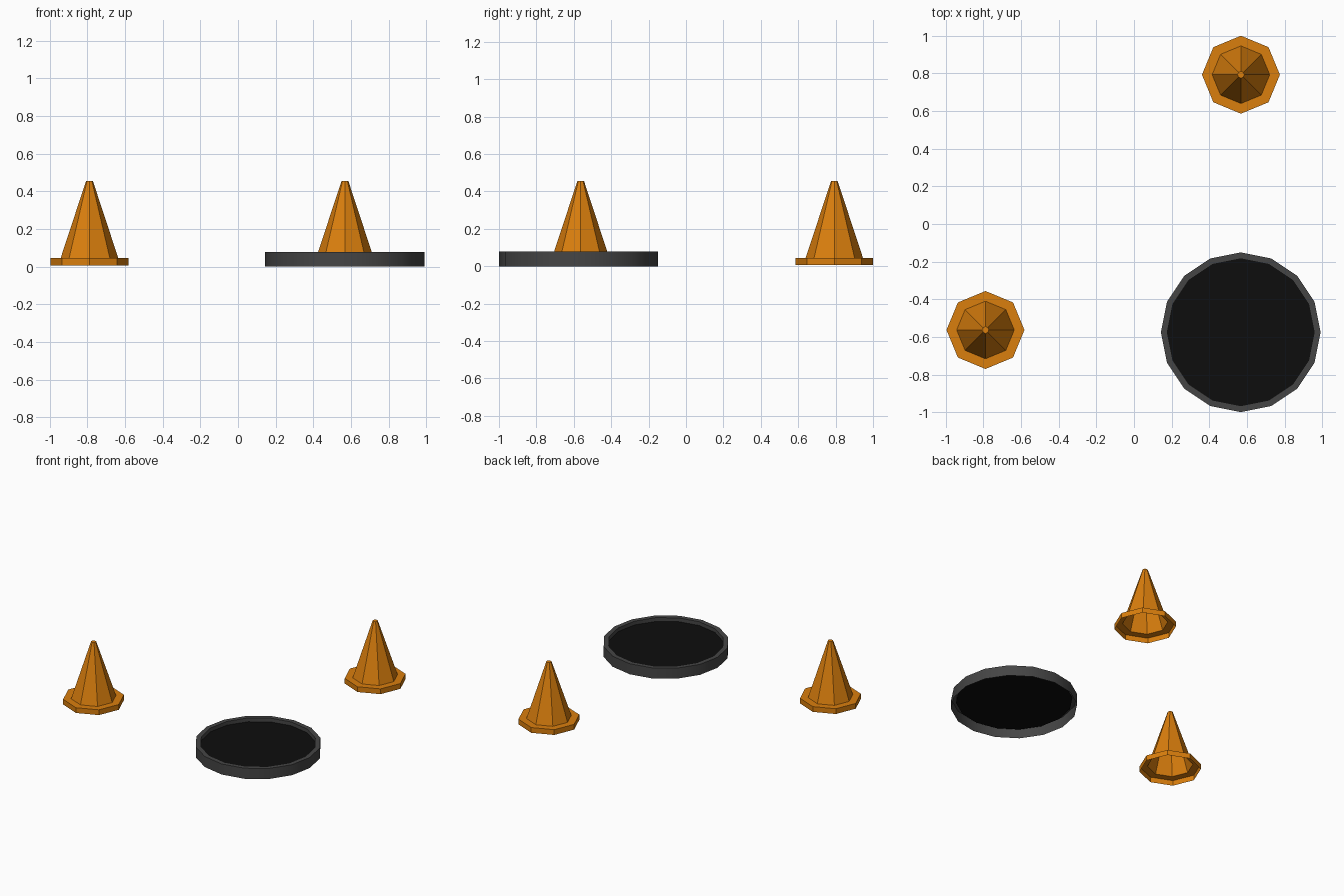
import bpy, bmesh, math

if "Cube" in bpy.data.objects:
    bpy.data.objects.remove(bpy.data.objects["Cube"])


def material(name, rgb):
    m = bpy.data.materials.new(name)
    m.diffuse_color = (*rgb, 1.0)
    m.use_nodes = True
    m.node_tree.nodes["Principled BSDF"].inputs["Base Color"].default_value = m.diffuse_color
    return m


def lathe(name, profile, sides, loc, mat, cap_end=False, smooth=False):
    """Sweep an (r, z) profile around z; first corner lies on +x."""
    bm = bmesh.new()
    rings = []
    for r, z in profile:
        rings.append([bm.verts.new((r * math.cos(2 * math.pi * i / sides),
                                    r * math.sin(2 * math.pi * i / sides), z))
                      for i in range(sides)])
    for a, b in zip(rings, rings[1:]):
        for i in range(sides):
            j = (i + 1) % sides
            bm.faces.new((a[i], a[j], b[j], b[i]))
    if cap_end:
        bm.faces.new(rings[-1])
    me = bpy.data.meshes.new(name)
    bm.to_mesh(me)
    bm.free()
    me.materials.append(mat)
    ob = bpy.data.objects.new(name, me)
    ob.location = (*loc, 0)
    bpy.context.collection.objects.link(ob)
    if smooth:
        bpy.ops.object.select_all(action='DESELECT')
        ob.select_set(True)
        bpy.context.view_layer.objects.active = ob
        bpy.ops.object.shade_smooth_by_angle(angle=math.radians(35))
    return ob


orange = material("cone orange", (0.70, 0.21, 0.004))
grey = material("rim grey", (0.06, 0.06, 0.06))
black = material("pit black", (0.004, 0.004, 0.004))

# Traffic cones: hollow octagonal shells, open underneath
cone = [(0.207, 0.006), (0.207, 0.045), (0.153, 0.045), (0.018, 0.455)]
lathe("left_cone", cone, 8, (-0.789, -0.563), orange, cap_end=True)
lathe("back_cone", cone, 8, (0.568, 0.793), orange, cap_end=True)

# Round cover: raised rim with a recessed dark disc
centre = (0.567, -0.575)
lathe("cover_rim", [(0.424, 0.0), (0.424, 0.078), (0.39, 0.078), (0.39, 0.05)],
      16, centre, grey, smooth=True)
lathe("cover_disc", [(0.392, 0.05)], 16, centre, black, cap_end=True)
